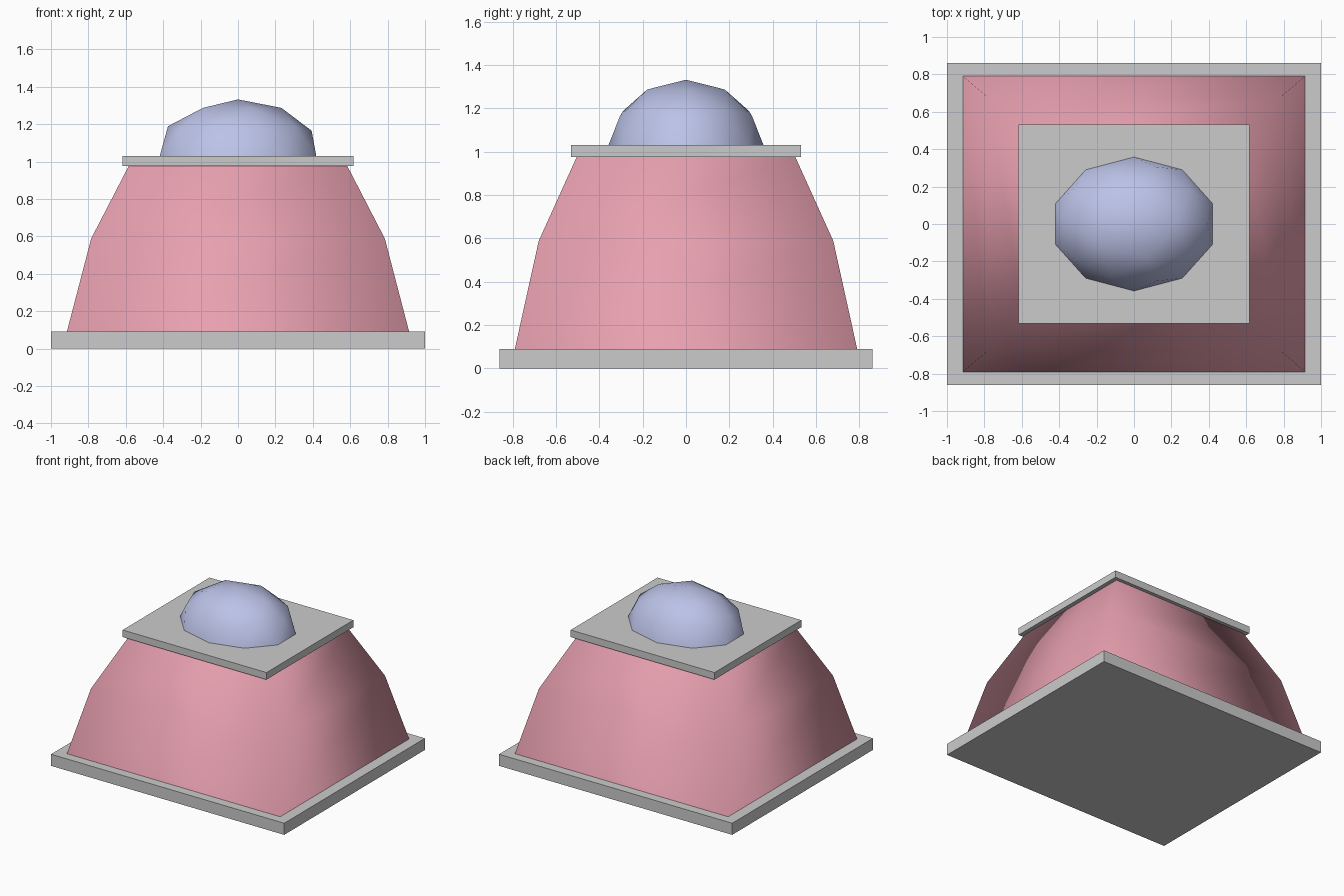
import bpy, bmesh

if "Cube" in bpy.data.objects:
    bpy.data.objects.remove(bpy.data.objects["Cube"])


def material(name, rgb):
    mat = bpy.data.materials.new(name)
    mat.diffuse_color = (*rgb, 1)
    mat.use_nodes = True
    mat.node_tree.nodes["Principled BSDF"].inputs["Base Color"].default_value = mat.diffuse_color
    return mat


def make_object(name, bm, mat=None, smooth=False):
    for f in bm.faces:
        f.smooth = smooth
    mesh = bpy.data.meshes.new(name)
    bm.to_mesh(mesh)
    bm.free()
    if mat:
        mesh.materials.append(mat)
    obj = bpy.data.objects.new(name, mesh)
    bpy.context.collection.objects.link(obj)
    return obj


def slab(name, hx, hy, z0, z1):
    bm = bmesh.new()
    bmesh.ops.create_cube(bm, size=1)
    bmesh.ops.scale(bm, vec=(2 * hx, 2 * hy, z1 - z0), verts=bm.verts)
    bmesh.ops.translate(bm, vec=(0, 0, (z0 + z1) / 2), verts=bm.verts)
    return make_object(name, bm)


red = material("red", (0.8, 0.35, 0.43))
blue = material("blue", (0.5, 0.54, 0.8))

# Base and top slabs
slab("base_plate", 1.0, 0.862, 0.0, 0.09)
slab("top_plate", 0.617, 0.532, 0.975, 1.03)

# Tapered body: rectangular rings joined by smooth sides, ends closed by the slabs
bm = bmesh.new()
rings = []
for hx, hy, z in [(0.915, 0.79, 0.09), (0.785, 0.68, 0.588), (0.585, 0.505, 0.975)]:
    rings.append([bm.verts.new((sx * hx, sy * hy, z))
                  for sx, sy in ((-1, -1), (1, -1), (1, 1), (-1, 1))])
for lower, upper in zip(rings, rings[1:]):
    for i in range(4):
        j = (i + 1) % 4
        bm.faces.new((lower[i], lower[j], upper[j], upper[i]))
make_object("body", bm, red, smooth=True)

# Dome: upper half of a flattened icosphere resting on the top slab
bm = bmesh.new()
bmesh.ops.create_icosphere(bm, subdivisions=2, radius=1)
bmesh.ops.delete(bm, geom=[v for v in bm.verts if v.co.z < -0.01], context='VERTS')
bmesh.ops.scale(bm, vec=(0.44, 0.358, 0.302), verts=bm.verts)
bmesh.ops.translate(bm, vec=(0, 0, 1.03), verts=bm.verts)
make_object("dome", bm, blue, smooth=True)
